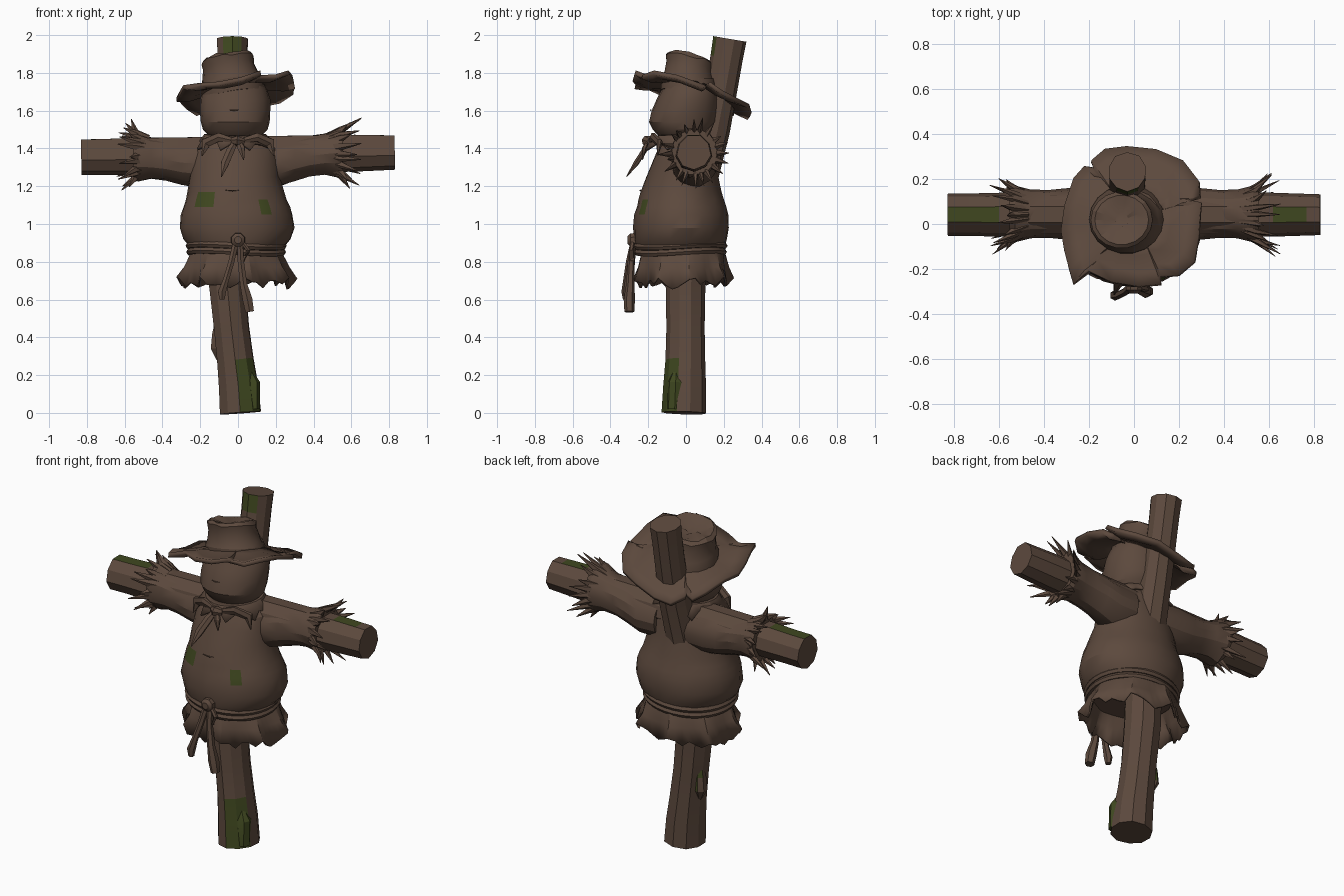
import bpy, bmesh, math, random
from math import sin, cos, pi, tau
from mathutils import Vector

if "Cube" in bpy.data.objects:
    bpy.data.objects.remove(bpy.data.objects["Cube"])

random.seed(4)


def material(name, colour):
    m = bpy.data.materials.new(name)
    m.diffuse_color = (*colour, 1)
    m.use_nodes = True
    m.node_tree.nodes["Principled BSDF"].inputs["Base Color"].default_value = m.diffuse_color
    return m


BROWN = material("weathered brown", (0.108, 0.067, 0.047))
MOSS = material("moss green", (0.050, 0.064, 0.014))


def loft(bm, rings, caps=True):
    """Skin a list of closed rings with quads."""
    vs = [[bm.verts.new(p) for p in r] for r in rings]
    n = len(vs[0])
    for a, b in zip(vs, vs[1:]):
        for i in range(n):
            j = (i + 1) % n
            bm.faces.new((a[i], a[j], b[j], b[i]))
    if caps:
        bm.faces.new(vs[0][::-1])
        bm.faces.new(vs[-1])


def tube(bm, path, radii, sides=8, rough=0.0, flat=1.0):
    """Round bar along a path; rough gives each side its own groove."""
    path = [Vector(p) for p in path]
    groove = [1 + random.uniform(-rough, rough) for _ in range(sides)]
    rings = []
    for k, p in enumerate(path):
        t = (path[min(k + 1, len(path) - 1)] - path[max(k - 1, 0)]).normalized()
        ref = Vector((0, 1, 0)) if abs(t.y) < 0.8 else Vector((1, 0, 0))
        u = t.cross(ref).normalized()
        v = t.cross(u)
        rings.append([p + radii[k] * groove[i] * (u * cos(tau * (i + .5) / sides)
                      + v * flat * sin(tau * (i + .5) / sides)) for i in range(sides)])
    loft(bm, rings)


def ellipse(z, cx, rx, cy, ry, n=24, rough=0.0):
    ring = []
    for i in range(n):
        k = 1 + random.uniform(-rough, rough)
        a = tau * i / n
        ring.append((cx + rx * k * cos(a), cy + ry * k * sin(a), z))
    return ring


def finish(name, bm, moss=None, thick=0, angle=25):
    bmesh.ops.recalc_face_normals(bm, faces=bm.faces)
    bm.normal_update()
    if moss:
        for f in bm.faces:
            f.material_index = int(moss(f.calc_center_median(), f.normal))
    me = bpy.data.meshes.new(name)
    bm.to_mesh(me)
    bm.free()
    ob = bpy.data.objects.new(name, me)
    bpy.context.collection.objects.link(ob)
    me.materials.append(BROWN)
    me.materials.append(MOSS)
    if thick:
        s = ob.modifiers.new("thickness", 'SOLIDIFY')
        s.thickness = thick
        s.offset = 0
    bpy.context.view_layer.objects.active = ob
    ob.select_set(True)
    bpy.ops.object.shade_smooth_by_angle(angle=math.radians(angle))
    ob.select_set(False)
    return ob


# upright post, leaning back at the top, mossy at foot and tip
bm = bmesh.new()
tube(bm, [(.012, -.014, 0), (.002, -.01, .14), (-.015, -.006, .28), (-.035, -.005, .45), (-.058, -.005, .68),
          (-.045, .03, 1.1), (-.03, .14, 1.5), (-.03, .19, 1.75), (-.03, .213, 1.88), (-.03, .23, 1.98)],
     [.117, .112, .104, .1, .104, .1, .09, .085, .085, .088], 10, .06)
finish("post", bm, lambda c, n: (c.z < .29 and abs(n.z) < .5 and n.x > -.1 and n.y < -.1)
       or (1.88 < c.z and n.y < -.75 and n.z < .5))

# moss clump and knot swelling on the post
bm = bmesh.new()
tube(bm, [(.075, -.06, .02), (.075, -.055, .16), (.055, -.05, .23)], [.045, .045, .015], 7, .1)
finish("moss_clump", bm, lambda c, n: True)
bm = bmesh.new()
tube(bm, [(-.105, .02, .28), (-.108, .02, .34), (-.105, .02, .42), (-.11, .02, .5)], [.01, .04, .035, .01], 7)
finish("post_knot", bm, lambda c, n: c.z > .38 and n.y > .3)

# cross beam
bm = bmesh.new()
xs = [-.83, -.72, -.6, -.3, 0, .3, .62, .77, .83]
tube(bm, [(x, .042, 1.367 + .015 * x) for x in xs], [.096] * 2 + [.099] * 5 + [.094, .092], 9, .04)
finish("cross_beam", bm, lambda c, n: n.z > .8 and (c.x < -.6 or .6 < c.x < .78))

# stuffed shirt body with mossy patches
bm = bmesh.new()
rows = [(.84, -.01, .22, -.03, .215), (.88, -.005, .25, -.03, .235), (.92, -.005, .285, -.028, .247),
        (.98, -.005, .305, -.025, .253), (1.05, -.005, .295, -.025, .247), (1.09, -.007, .283, -.025, .237),
        (1.13, -.01, .268, -.025, .225), (1.17, -.012, .255, -.025, .213), (1.25, -.018, .238, -.02, .19),
        (1.33, -.012, .23, -.012, .165), (1.40, -.01, .215, -.002, .145), (1.44, -.01, .17, .0, .125),
        (1.48, -.01, .11, 0, .10)]
loft(bm, [ellipse(*r, n=28, rough=.012) for r in rows])
finish("shirt_body", bm, lambda c, n: n.y < -.2 and (
    math.hypot(c.x + .18, c.z - 1.14) < .042 or math.hypot(c.x - .14, c.z - 1.10) < .042))

# sleeves with ragged straw cuffs
for side, s in (("left", -1), ("right", 1)):
    bm = bmesh.new()
    prof = [(.1, 1.32, .12), (.22, 1.32, .125), (.3, 1.335, .118), (.38, 1.35, .11),
            (.46, 1.36, .112), (.53, 1.367, .13), (.555, 1.37, .125)]
    rings = []
    for x, z, r in prof:
        rings.append([(s * x, .045 + r * .97 * cos(tau * i / 14), z + .01 * s * (x > .25)
                       + r * (1 + random.uniform(-.05, .05)) * sin(tau * i / 14)) for i in range(14)])
    loft(bm, rings)
    finish(side + "_sleeve", bm)
    bm = bmesh.new()
    for i in range(20):
        a = tau * (i + random.uniform(-.3, .3)) / 20
        r = random.uniform(.145, .195)
        x = random.uniform(.56, .655)
        at = lambda x, r: (s * x, .045 + r * cos(a), 1.37 + .008 * s + r * sin(a))
        tube(bm, [at(.48, .085), at(.545, .122), at(x, r)], [.026, .02, .002], 5, .1, .7)
    finish(side + "_straw_cuff", bm)

# flared ragged skirt of the shirt
bm = bmesh.new()
N = 48
rings = [[], [], [], []]
hem = [random.uniform(-.022, .022) for _ in range(N)]
for i in range(N):
    a = tau * i / N
    pleat = sin(i * tau / 6 + .7 * sin(i))
    for ring, rx, ry, z, p in zip(rings, (.2, .235, .265, .3), (.19, .215, .228, .247),
                                  (.885, .845, .77, .69), (0, .004, .012, .02)):
        k = p * pleat
        drop = hem[i] + .015 * pleat if z < .7 else 0
        ring.append((-.008 + (rx + k) * cos(a), -.015 + (ry + k) * sin(a), z + drop))
loft(bm, rings, False)
finish("skirt", bm, thick=.012)

# rope belt: two coils
bm = bmesh.new()
for z, k in ((.885, 1), (.852, .985)):
    rings = []
    for i in range(33):
        a = tau * i / 32
        d = Vector((cos(a), sin(a), 0))
        c = Vector((-.01 + .25 * k * cos(a), -.03 + .232 * k * sin(a), z + .008 * sin(a * 2)))
        rings.append([c + .018 * (d * cos(tau * j / 6) + Vector((0, 0, 1)) * sin(tau * j / 6)) for j in range(6)])
    loft(bm, rings, False)
finish("rope_belt", bm, angle=40)

# belt knot and hanging rope ends
bm = bmesh.new()
tube(bm, [(0, -.25, .915), (0, -.265, .915), (0, -.295, .915), (0, -.31, .915)], [.025, .04, .038, .02], 8)
tube(bm, [(-.01, -.275, .91), (-.035, -.30, .8), (-.065, -.315, .70), (-.085, -.318, .64), (-.085, -.318, .6)],
     [.018, .018, .018, .024, .016], 6)
tube(bm, [(.01, -.275, .91), (.015, -.29, .8), (.03, -.295, .68), (.05, -.3, .6), (.062, -.3, .535)],
     [.018, .019, .022, .03, .026], 6)
tube(bm, [(.01, -.28, .92), (.055, -.29, .86), (.03, -.285, .80), (.0, -.28, .9)], [.013] * 4, 6)
finish("belt_knot", bm, angle=40)

# sack head, bulging forward at the nose
bm = bmesh.new()
rows = [(1.43, -.015, .10, .0, .10), (1.465, -.015, .14, -.015, .13), (1.50, -.015, .17, -.015, .16),
        (1.54, -.015, .181, -.015, .18), (1.60, -.015, .187, -.005, .178), (1.66, -.015, .185, .01, .165),
        (1.71, -.015, .17, .02, .15), (1.77, -.02, .14, .025, .13)]
loft(bm, [ellipse(*r, n=20, rough=.01) for r in rows])
finish("sack_head", bm)

# ragged collar around the neck
bm = bmesh.new()
N = 26
rings = [[], [], []]
for i in range(N):
    a = tau * i / N
    tip = .028 if i % 3 == 0 else random.uniform(-.03, .005)
    front = .035 * max(0, -sin(a))
    for ring, r, z in zip(rings, (.115, .155, .19 + tip), (1.475, 1.47, 1.425 - tip * .9)):
        ring.append((-.015 + r * 1.03 * cos(a), -.005 + (r * .86 + front) * sin(a), z - front * .3))
loft(bm, rings, False)
finish("collar", bm, thick=.014)

# neckerchief knot and tails
bm = bmesh.new()
tube(bm, [(-.03, -.19, 1.44), (-.005, -.205, 1.44), (.03, -.19, 1.435)], [.018, .03, .018], 7)
tube(bm, [(-.01, -.19, 1.44), (-.04, -.22, 1.39), (-.07, -.265, 1.32), (-.088, -.315, 1.25)],
     [.014, .024, .024, .003], 6, 0, .6)
tube(bm, [(.0, -.2, 1.44), (.018, -.22, 1.40), (.03, -.23, 1.34)], [.014, .022, .003], 6, 0, .6)
for s in (-1, 1):
    tube(bm, [(s * .02, -.19, 1.44), (s * .1, -.175, 1.46), (s * .17, -.14, 1.43), (s * .19, -.15, 1.36)],
         [.015, .026, .03, .003], 6, 0, .6)
finish("neckerchief", bm)

# tattered, tilted hat brim
OUT = [(-.27, -.27), (-.2, -.21), (-.1, -.26), (.02, -.28), (.12, -.27), (.115, -.235), (.2, -.23),
       (.27, -.17), (.29, -.05), (.3, .095), (.21, .103), (.295, .12), (.29, .19), (.22, .28), (.1, .33),
       (-.03, .343), (-.13, .33), (-.19, .28), (-.175, .25), (-.22, .255), (-.27, .2), (-.31, .08),
       (-.325, -.03), (-.31, -.12), (-.29, -.2)]


def tilt(x, y, lift=0):
    return (x, y, 1.715 + .16 * x - .2 * y - .5 * max(0, y) ** 2 + lift)


bm = bmesh.new()
rings = []
for f, lift in ((.3, .03), (.55, .012), (.8, -.006), (1, 0)):
    rings.append([tilt(x * f, .03 + (y - .03) * f, lift + (.014 * sin(i * 1.9) if f > .7 else 0))
                  for i, (x, y) in enumerate(OUT)])
loft(bm, rings, False)
finish("hat_brim", bm, thick=.024, angle=35)

# hat crown with sunken top
bm = bmesh.new()
rings = []
for h, cx, r, cy in ((-.03, -.025, .17, .02), (.04, -.035, .165, .02), (.07, -.04, .15, .022),
                     (.13, -.05, .135, .02), (.17, -.055, .138, .018), (.185, -.055, .12, .018),
                     (.175, -.055, .08, .018), (.16, -.055, .03, .018)):
    rings.append([tilt(cx + r * cos(tau * i / 18), cy + r * .92 * sin(tau * i / 18),
                       h + (random.uniform(-.008, .008) if h > .1 else 0)) for i in range(18)])
loft(bm, rings)
finish("hat_crown", bm)

# stitched mouth and chest seams
bm = bmesh.new()
for x, y, z, w in ((-.02, -.184, 1.605, .05), (-.03, -.239, 1.18, .07)):
    tube(bm, [(x - w / 2, y, z), (x, y - .003, z - .003), (x + w / 2, y, z)], [.002, .004, .002], 5)
finish("stitches", bm)
